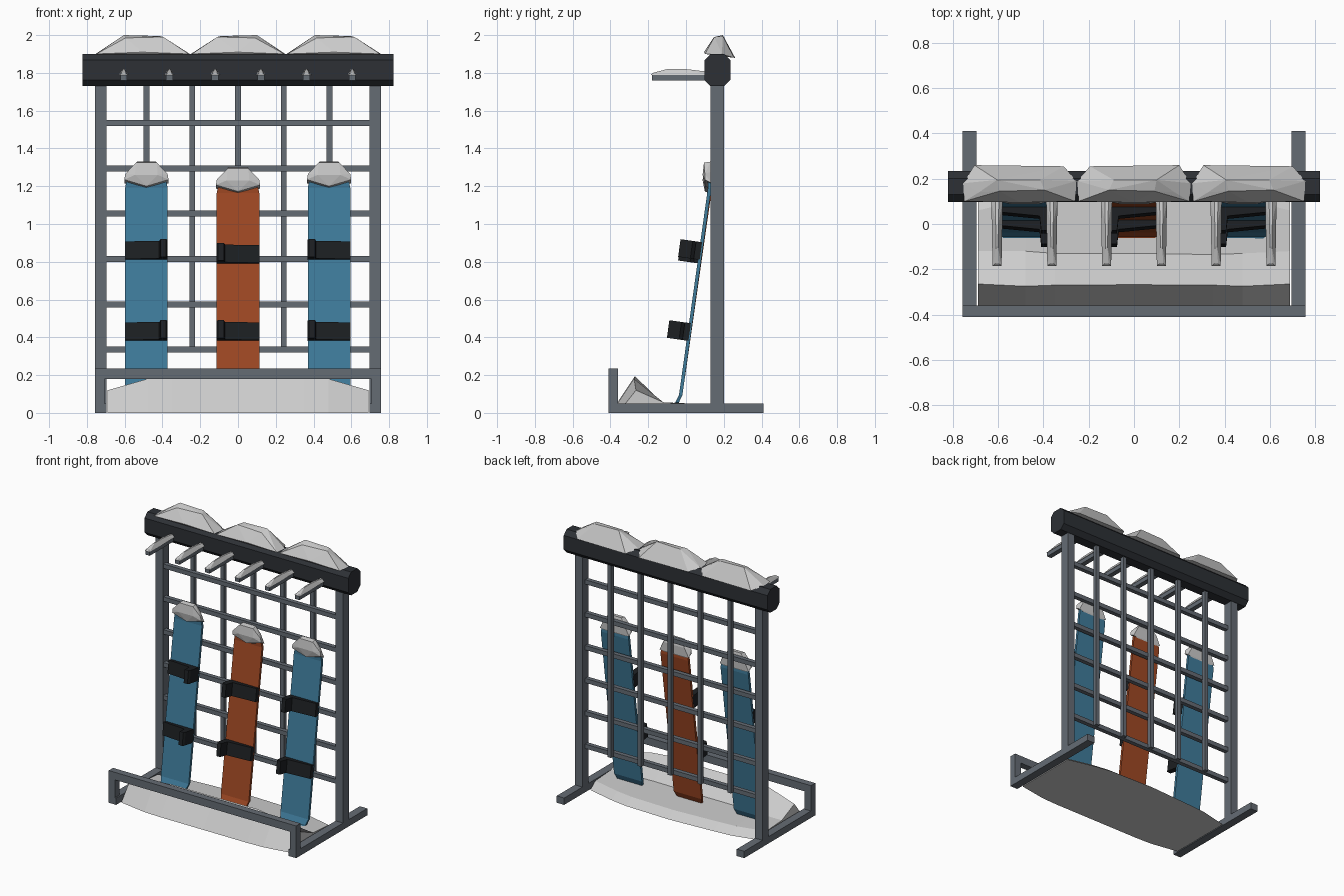
import bpy, bmesh, math
from mathutils import Vector

if "Cube" in bpy.data.objects:
    bpy.data.objects.remove(bpy.data.objects["Cube"])


def material(name, rgb):
    m = bpy.data.materials.new(name)
    m.diffuse_color = (*rgb, 1)
    m.use_nodes = True
    m.node_tree.nodes["Principled BSDF"].inputs["Base Color"].default_value = m.diffuse_color
    return m


STEEL = material("slate_steel", (0.13, 0.15, 0.175))
DARK = material("dark_beam", (0.026, 0.03, 0.036))
BLACK = material("binding_black", (0.012, 0.014, 0.016))
BLUE = material("board_blue", (0.05, 0.20, 0.33))
ORANGE = material("board_orange", (0.35, 0.065, 0.017))


def finish(bm, name, mat=None):
    bmesh.ops.recalc_face_normals(bm, faces=bm.faces[:])
    me = bpy.data.meshes.new(name)
    bm.to_mesh(me)
    bm.free()
    ob = bpy.data.objects.new(name, me)
    bpy.context.collection.objects.link(ob)
    if mat:
        me.materials.append(mat)
    return ob


def box(name, x, y, z, mat=STEEL):
    """Box from (min, max) pairs."""
    bm = bmesh.new()
    bmesh.ops.create_cube(bm, size=1)
    for v in bm.verts:
        v.co = [(r[0] + r[1]) / 2 + c * (r[1] - r[0]) for r, c in zip((x, y, z), v.co)]
    return finish(bm, name, mat)


def loft(name, rings, mat=None):
    """Skin closed rings of equal length and cap both ends."""
    bm = bmesh.new()
    vs = [[bm.verts.new(p) for p in r] for r in rings]
    n = len(vs[0])
    for a, b in zip(vs, vs[1:]):
        for i in range(n):
            bm.faces.new((a[i], a[(i + 1) % n], b[(i + 1) % n], b[i]))
    bm.faces.new(vs[0])
    bm.faces.new(vs[-1])
    return finish(bm, name, mat)


def hull(name, pts):
    """Faceted snow lump."""
    bm = bmesh.new()
    for p in pts:
        bm.verts.new(p)
    r = bmesh.ops.convex_hull(bm, input=bm.verts[:])
    loose = [v for v in bm.verts if not v.link_faces]
    bmesh.ops.delete(bm, geom=loose, context='VERTS')
    return finish(bm, name)


# Side frames: foot, main post, short front upright
for s, side in ((-1, "left"), (1, "right")):
    x = sorted((s * 0.697, s * 0.757))
    box(f"foot_{side}", x, (-0.41, 0.41), (0, 0.05))
    box(f"post_{side}", x, (0.13, 0.20), (0.05, 1.75))
    xu = sorted((s * 0.707, s * 0.757))
    box(f"front_upright_{side}", xu, (-0.41, -0.36), (0.05, 0.19))
box("front_rail", (-0.757, 0.757), (-0.41, -0.36), (0.18, 0.235))

# Grid of bars
for i in range(6):
    z = 0.335 + 0.24 * i
    box(f"horizontal_bar_{i}", (-0.70, 0.70), (0.135, 0.167), (z - 0.016, z + 0.016))
for i in range(5):
    x = (i - 2) * 0.242
    box(f"vertical_bar_{i}", (x - 0.015, x + 0.015), (0.163, 0.193), (0.32, 1.75))

# Chamfered top beam
c = 0.033
y0, y1, z0, z1 = 0.097, 0.235, 1.73, 1.90
prof = [(y0 + c, z0), (y1 - c, z0), (y1, z0 + c), (y1, z1 - c),
        (y1 - c, z1), (y0 + c, z1), (y0, z1 - c), (y0, z0 + c)]
loft("top_beam", [[(x, y, z) for y, z in prof] for x in (-0.823, 0.823)], DARK)

# Snow caps on the beam
for i, (cx, k) in enumerate(((-0.505, -1), (0.0, 1), (0.507, -1))):
    pts = [(-.245, .10, 1.90), (.245, .10, 1.90), (-.25, .19, 1.90), (.25, .18, 1.90),
           (-.195, .255, 1.88), (.20, .26, 1.88), (-.11, .15, 1.99), (.09, .145, 1.985),
           (-.09, .195, 1.995), (.10, .195, 2.0), (-.18, .13, 1.94), (.18, .14, 1.945),
           (0, .095, 1.91)]
    hull(f"beam_snow_{i}", [(cx + k * x, y, z) for x, y, z in pts])

# Pegs with a strip of snow
for i in range(6):
    x = (i - 2.5) * 0.242
    box(f"peg_{i}", (x - .018, x + .018), (-.18, .12), (1.76, 1.79))
    hull(f"peg_snow_{i}", [(x + s * w, y, z) for s in (-1, 1) for w, y, z in (
        (.02, -.185, 1.79), (.025, .10, 1.79), (.008, -.175, 1.80),
        (.004, -.10, 1.82), (.006, 0, 1.82), (.008, .10, 1.808))])

# Leaning boards, bindings and tip snow
LEAN = math.atan(0.14)
UP = Vector((0, math.sin(LEAN), math.cos(LEAN)))
OUT = Vector((0, -math.cos(LEAN), math.sin(LEAN)))
STATIONS = [(-.065, .045, .075), (-.047, .055, .10), (-.028, .095, .1125), (.125, 1.19, .1125),
            (.123, 1.25, .10), (.108, 1.30, .06)]
L_PROFILE = [(-.113, 0), (-.113, .10), (-.105, .115), (-.075, .115), (-.068, .05),
             (.113, .032), (.113, 0)]
BOARDS = (("left", -.485, BLUE, 1.0, -1), ("middle", 0, ORANGE, .977, 1), ("right", .482, BLUE, 1.0, 1))
for name, cx, mat, k, flip in BOARDS:
    t = OUT * 0.009
    rings = []
    for y, z, w in STATIONS:
        p = Vector((cx, y, z * k if z > .1 else z))
        wx = Vector((w, 0, 0))
        rings.append([p - wx + t, p + wx + t, p + wx - t, p - wx - t])
    loft(f"board_{name}", rings, mat)
    for part, z in (("lower", .433), ("upper", .857)):
        o = Vector((cx, -.028 + .14 * (z - .095), z * k if part == "upper" else z - .005))
        loft(f"binding_{part}_{name}",
             [[o + Vector((flip * x, 0, 0)) + OUT * d + UP * h for x, d in L_PROFILE]
              for h in (-.047, .047)], BLACK)
    dz = 1.0 if k == 1 else 0.977
    pts = [(0, .10, 1.20), (0, .125, 1.19)] + [(s * x, y, z) for s in (-1, 1) for x, y, z in (
        (.117, .10, 1.235), (.117, .137, 1.215), (.112, .10, 1.265), (.085, .14, 1.28),
        (.055, .095, 1.325), (.05, .13, 1.33), (.06, .088, 1.26))]
    hull(f"tip_snow_{name}", [(cx + x, y, z * dz) for x, y, z in pts])

# Ground snow drift: front edge, ridge, crease, flat, back edge
DRIFT = ((-.69, -.36, -.265, .12, -.12, .12), (-.48, -.395, -.275, .18, -.12, .17),
         (-.35, -.40, -.27, .19, -.13, .18), (0, -.40, -.268, .19, -.13, .20),
         (.35, -.40, -.27, .195, -.135, .19), (.48, -.395, -.275, .18, -.13, .17),
         (.69, -.36, -.265, .12, -.12, .12))
loft("ground_snow", [[(x, f, 0), (x, r, h), (x, cr, .056), (x, b - .06, .045), (x, b, 0)]
                     for x, f, r, h, cr, b in DRIFT])
